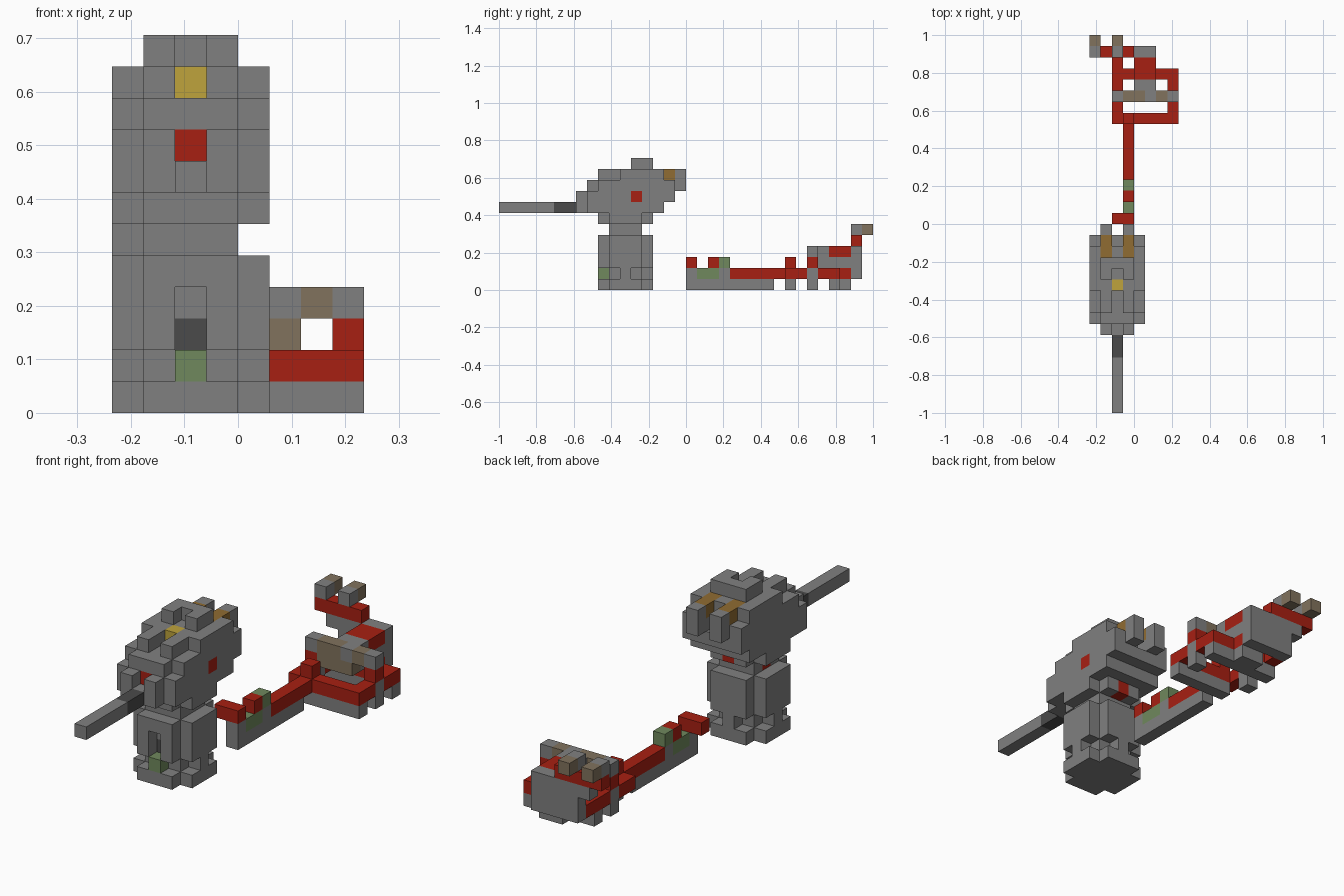
import bpy
import bmesh
from mathutils import Vector

cube = bpy.data.objects.get("Cube")
if cube:
    bpy.data.objects.remove(cube, do_unlink=True)

UNIT = 2 / 34
COLOURS = {
    "grey": (0.216, 0.216, 0.216),
    "dark grey": (0.07, 0.07, 0.07),
    "red": (0.39, 0.014, 0.006),
    "yellow": (0.52, 0.37, 0.045),
    "green": (0.16, 0.25, 0.11),
    "brown": (0.22, 0.17, 0.11),
    "ochre": (0.28, 0.15, 0.032),
}
NAMES = list(COLOURS)


def make_material(name, rgb):
    mat = bpy.data.materials.new(name)
    mat.use_nodes = True
    mat.diffuse_color = (*rgb, 1)
    mat.node_tree.nodes["Principled BSDF"].inputs["Base Color"].default_value = (*rgb, 1)
    return mat


MATERIALS = [make_material(name, rgb) for name, rgb in COLOURS.items()]
cells = {}  # cell position -> (part name, colour index)


def span(value):
    return range(*value) if isinstance(value, tuple) else range(value, value + 1)


def fill(part, colour, x, y, z):
    """Fill a block of cells; a later block replaces an earlier one."""
    for i in span(x):
        for j in span(y):
            for k in span(z):
                cells[i, j, k] = (part, NAMES.index(colour))


def clear(x, y, z):
    for i in span(x):
        for j in span(y):
            for k in span(z):
                cells.pop((i, j, k), None)


def pair(part, colour, x, y, z):
    """Fill a column of cells on both sides of the turret."""
    for i in (x, 4 - x):
        fill(part, colour, i, y, z)


# Pedestal: cross-shaped drum with a notched foot and a front recess
fill("pedestal", "grey", (1, 4), (9, 14), (0, 5))
fill("pedestal", "grey", (0, 5), (10, 13), (0, 5))
for i in (0, 4):
    for j in (10, 12):
        clear(i, j, 1)
for i in (1, 3):
    for j in (9, 13):
        clear(i, j, 1)
clear(2, 9, (2, 4))
fill("pedestal", "dark grey", 2, 10, 2)
fill("pedestal", "green", 2, 9, 1)

# Neck and collar
fill("neck", "grey", (1, 4), (10, 13), 5)
fill("neck", "red", 1, 11, 5)
fill("collar", "grey", (0, 5), (10, 13), 6)
fill("collar", "grey", (1, 4), (9, 14), 6)
fill("collar", "red", 2, 13, 6)

# Head: stepped shell with cheeks, crest and rear fins
fill("head", "grey", (0, 5), (8, 15), 7)
fill("head", "grey", (0, 5), (8, 16), 8)
fill("head", "grey", (1, 4), (8, 16), 9)
pair("head", "grey", 0, (9, 16), 9)
fill("head", "grey", (1, 4), (11, 16), 10)
pair("head", "grey", 0, (11, 15), 10)
pair("head", "grey", 1, (9, 11), 10)
pair("cheeks", "grey", 1, 7, (7, 9))
pair("rear_fins", "grey", 1, 16, (9, 11))
pair("head", "ochre", 1, (14, 16), 10)
clear(2, 15, (9, 11))
fill("crest", "grey", (1, 4), (12, 14), 11)
clear(2, 12, 11)
fill("head", "yellow", 2, 11, 10)
fill("head", "red", 2, 8, 8)
fill("head", "red", 4, 12, 8)

# Barrel
fill("barrel", "grey", 2, (0, 8), 7)
fill("barrel", "dark grey", 2, (5, 7), 7)

# Long beam leading to the rear frame
fill("beam", "grey", 3, (17, 25), 0)
fill("beam", "grey", 3, (17, 21), 1)
fill("beam", "red", 3, (21, 27), 1)
fill("beam", "red", (2, 4), 17, 2)
fill("beam", "green", 3, (18, 20), 1)
fill("beam", "red", 3, 19, 2)
fill("beam", "green", 3, 20, 2)

# Rear frame: red ring on grey footings
fill("frame", "red", (2, 8), 26, 1)
fill("frame", "red", (2, 8), 30, 1)
fill("frame", "red", 2, (26, 33), 1)
fill("frame", "red", 7, (26, 31), 1)
fill("frame", "red", (4, 6), (30, 32), 1)
fill("frame", "red", 3, 26, 2)
fill("footings", "grey", (3, 8), 26, 0)
fill("footings", "grey", (2, 8), 30, 0)
fill("footings", "grey", (4, 6), 31, 0)
for i in (2, 7):
    fill("footings", "grey", i, 28, (0, 2))

# Bridge across the frame
fill("bridge", "grey", (2, 8), 28, 3)
fill("bridge", "brown", (3, 7), 28, 3)
fill("bridge", "brown", (3, 6), 28, 2)
fill("bridge", "grey", 5, 28, 3)
for i in (2, 7):
    fill("bridge", "red", i, 28, 2)

# Rear block with raised tail
fill("rear_block", "grey", (4, 6), (29, 33), (2, 4))
fill("rear_block", "red", (4, 6), (30, 32), 3)
fill("rear_block", "grey", (2, 6), 32, (1, 3))
fill("tail", "grey", (1, 4), 32, 3)
fill("tail", "red", (0, 4), 32, 4)
for i in (0, 2):
    fill("tail", "grey", i, 32, 5)
    fill("tail", "brown", i, 33, 5)


def build_part(part):
    """Skin the cells of one part, leaving out faces buried in the model."""
    bm = bmesh.new()
    for cell, (owner, colour) in cells.items():
        if owner != part:
            continue
        for axis in range(3):
            for sign in (-1, 1):
                step = Vector((0, 0, 0))
                step[axis] = sign
                if tuple(int(c) + int(s) for c, s in zip(cell, step)) in cells:
                    continue
                u, v = Vector((0, 0, 0)), Vector((0, 0, 0))
                u[(axis + 1) % 3] = 0.5
                v[(axis + 2) % 3] = 0.5 * sign
                middle = Vector(cell) + Vector((-3.5, -16.5, 0.5)) + step / 2
                corners = (-u - v, u - v, u + v, -u + v)
                face = bm.faces.new([bm.verts.new((middle + c) * UNIT) for c in corners])
                face.material_index = colour
    bmesh.ops.remove_doubles(bm, verts=bm.verts, dist=UNIT / 100)
    mesh = bpy.data.meshes.new(part)
    bm.to_mesh(mesh)
    bm.free()
    for mat in MATERIALS:
        mesh.materials.append(mat)
    bpy.context.collection.objects.link(bpy.data.objects.new(part, mesh))


for name in sorted({owner for owner, _ in cells.values()}):
    build_part(name)
